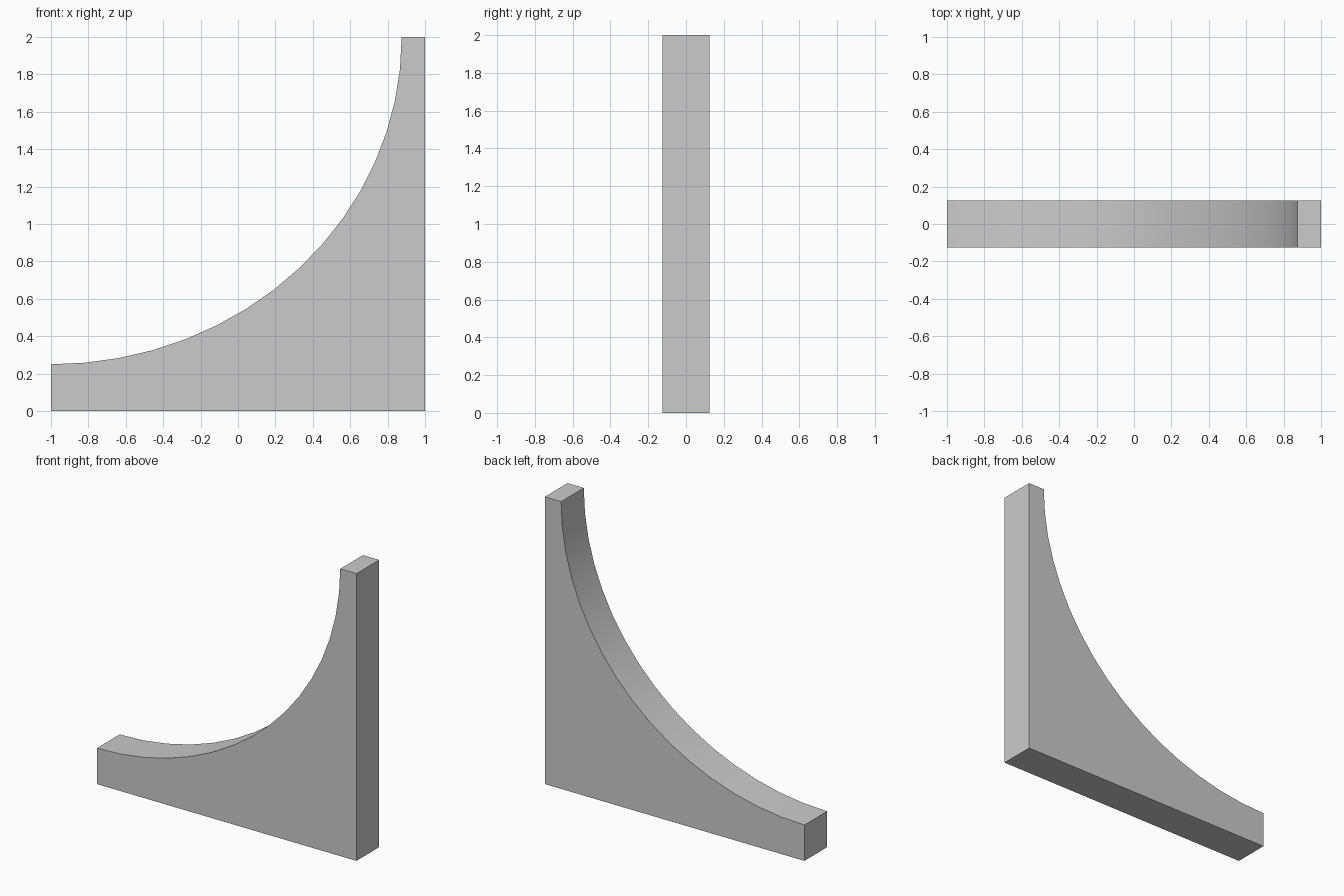
import bpy
import bmesh
from math import sin, cos, pi, radians

if "Cube" in bpy.data.objects:
    bpy.data.objects.remove(bpy.data.objects["Cube"])

SEGMENTS = 16
HALF_DEPTH = 0.125

# Side profile: straight base and back edge, concave quarter-ellipse between
profile = [(-1, 0), (1, 0), (1, 2)]
for i in range(SEGMENTS, -1, -1):
    a = pi / 2 * i / SEGMENTS
    profile.append((-1 + 1.875 * sin(a), 2 - 1.75 * cos(a)))

# Extrude the profile through the depth
bm = bmesh.new()
front = bm.faces.new([bm.verts.new((x, -HALF_DEPTH, z)) for x, z in profile])
result = bmesh.ops.extrude_face_region(bm, geom=[front], use_keep_orig=True)
new_verts = [g for g in result["geom"] if isinstance(g, bmesh.types.BMVert)]
bmesh.ops.translate(bm, verts=new_verts, vec=(0, 2 * HALF_DEPTH, 0))
bmesh.ops.recalc_face_normals(bm, faces=bm.faces)

mesh = bpy.data.meshes.new("curved_bracket")
bm.to_mesh(mesh)
bm.free()
bracket = bpy.data.objects.new("curved_bracket", mesh)
bpy.context.collection.objects.link(bracket)

# Smooth curve, crisp outer edges
bpy.context.view_layer.objects.active = bracket
bracket.select_set(True)
bpy.ops.object.shade_smooth_by_angle(angle=radians(30))
